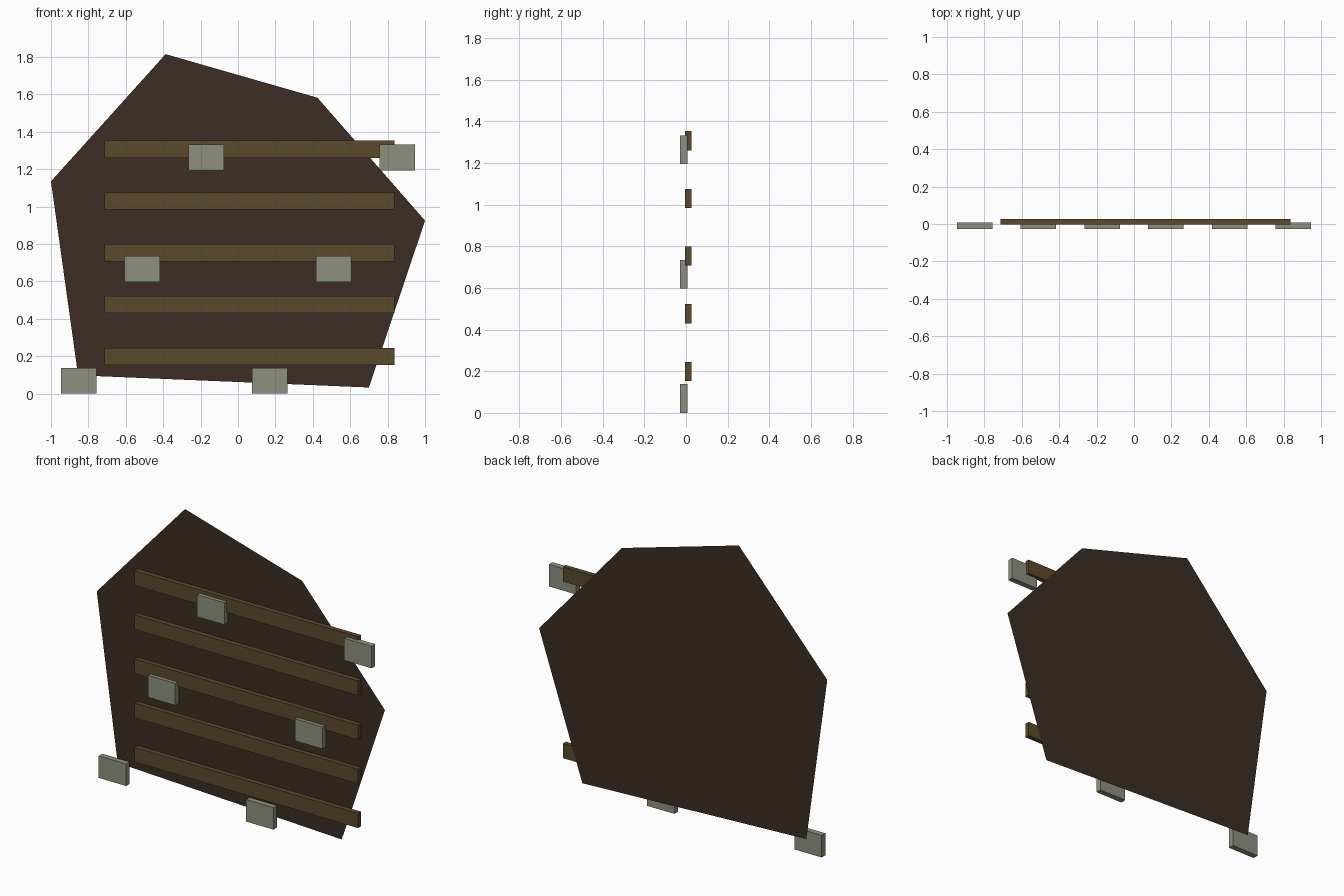
import bpy
import bmesh

if "Cube" in bpy.data.objects:
    bpy.data.objects.remove(bpy.data.objects["Cube"])


def lin(c):
    c /= 255
    return c / 12.92 if c <= 0.04045 else ((c + 0.055) / 1.055) ** 2.4


def material(name, r, g, b):
    m = bpy.data.materials.new(name)
    m.diffuse_color = (lin(r), lin(g), lin(b), 1)
    m.use_nodes = True
    m.node_tree.nodes["Principled BSDF"].inputs["Base Color"].default_value = m.diffuse_color
    return m


dark_wood = material("dark brown", 60, 45, 36)
plank_wood = material("plank brown", 91, 74, 43)
stone = material("grey stone", 141, 144, 128)


def add_object(name, bm, mat):
    me = bpy.data.meshes.new(name)
    bm.to_mesh(me)
    bm.free()
    me.materials.append(mat)
    ob = bpy.data.objects.new(name, me)
    bpy.context.collection.objects.link(ob)
    return ob


def box(name, size, loc, mat):
    bm = bmesh.new()
    bmesh.ops.create_cube(bm, size=1)
    bmesh.ops.scale(bm, vec=size, verts=bm.verts)
    add_object(name, bm, mat).location = loc


# Thin irregular backing sheet, facing the front
outline = [(-0.855, 0.098), (0.70, 0.033), (1.0, 0.925),
           (0.425, 1.582), (-0.387, 1.815), (-1.0, 1.135)]
bm = bmesh.new()
bm.faces.new([bm.verts.new((x, 0.028, z)) for x, z in outline])
add_object("backing_sheet", bm, dark_wood)

# Five horizontal planks
for i in range(5):
    box(f"plank_{i + 1}", (1.55, 0.03, 0.092),
        (0.061, 0.011, 0.199 + 0.277 * i), plank_wood)

# Six stone blocks in three repeating heights
for i in range(6):
    box(f"stone_block_{i + 1}", (0.19, 0.036, 0.138),
        (-0.852 + 0.3408 * i, -0.010, 0.069 + 0.597 * (i % 3)), stone)
